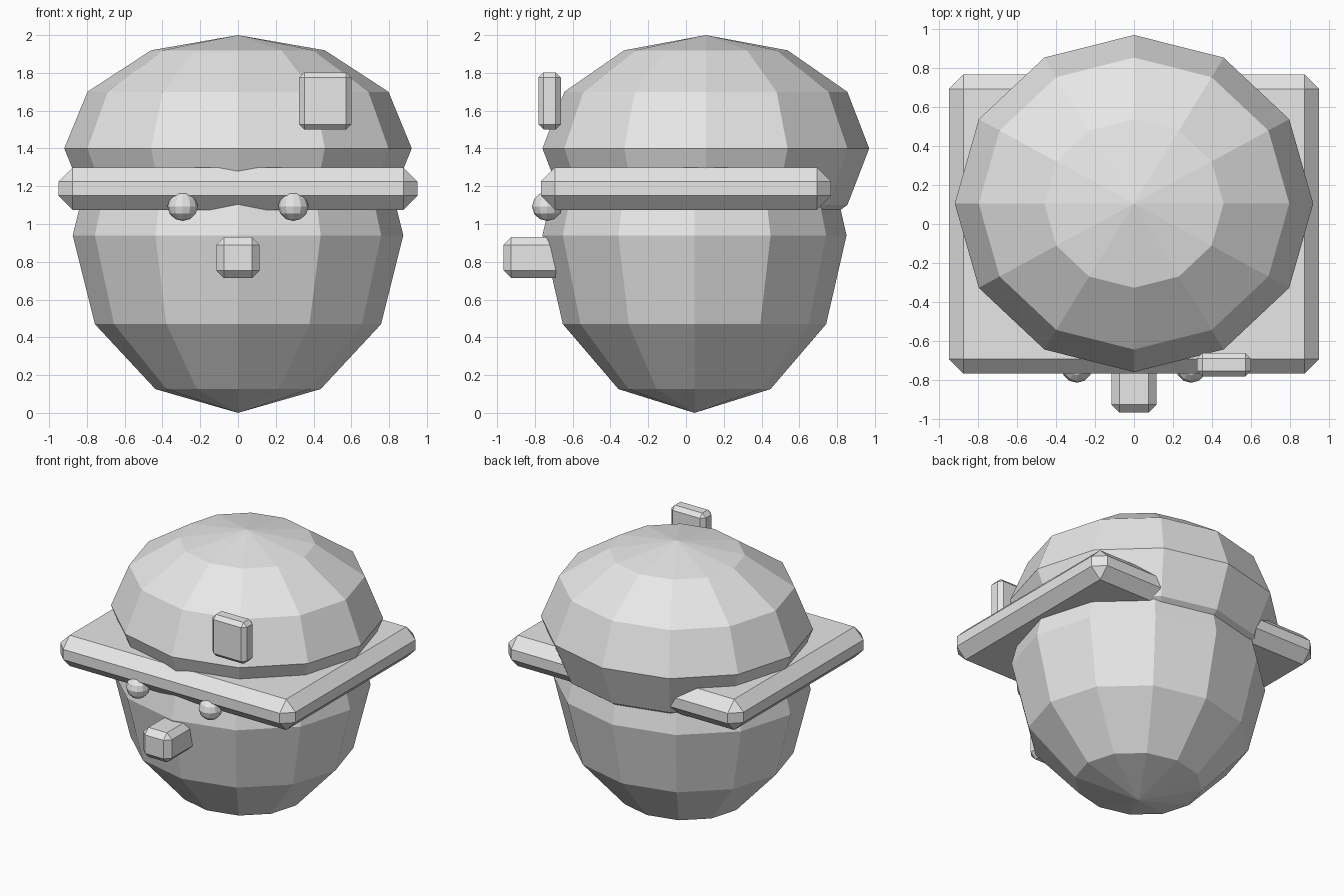
import bpy
import bmesh
from mathutils import Matrix, Vector

default_cube = bpy.data.objects.get("Cube")
if default_cube:
    bpy.data.objects.remove(default_cube, do_unlink=True)

# One plain grey for everything
grey = bpy.data.materials.new("plain_grey")
grey.use_nodes = True
colour = (0.8, 0.8, 0.8, 1.0)
grey.diffuse_color = colour
grey.node_tree.nodes["Principled BSDF"].inputs["Base Color"].default_value = colour


def finish(name, bm):
    mesh = bpy.data.meshes.new(name)
    bm.to_mesh(mesh)
    bm.free()
    mesh.materials.append(grey)
    obj = bpy.data.objects.new(name, mesh)
    bpy.context.collection.objects.link(obj)
    return obj


def ball(name, centre, radii):
    """Faceted ellipsoid with twelve sides."""
    bm = bmesh.new()
    place = Matrix.Translation(centre) @ Matrix.Diagonal((*radii, 1))
    bmesh.ops.create_uvsphere(bm, u_segments=12, v_segments=6, radius=1, matrix=place)
    return finish(name, bm)


def block(name, low, high, chamfer):
    """Box between two corners with chamfered edges."""
    low, high = Vector(low), Vector(high)
    bm = bmesh.new()
    place = Matrix.Translation((low + high) / 2) @ Matrix.Diagonal((*(high - low), 1))
    bmesh.ops.create_cube(bm, size=1, matrix=place)
    bmesh.ops.bevel(bm, geom=bm.edges[:], offset=chamfer, offset_type='OFFSET',
                    segments=1, profile=0.5, affect='EDGES')
    return finish(name, bm)


# Head and hat
ball("head", (0, 0.045, 0.94), (0.875, 0.805, 0.94))
ball("hat_crown", (0, 0.105, 1.4), (0.92, 0.865, 0.6))
block("hat_brim", (-0.95, -0.768, 1.075), (0.95, 0.768, 1.3), 0.075)
block("hat_badge", (0.323, -0.782, 1.5), (0.6, -0.662, 1.803), 0.028)

# Face
block("nose", (-0.115, -0.967, 0.715), (0.115, -0.62, 0.93), 0.04)
for side, x in (("left", 0.293), ("right", -0.293)):
    ball(side + "_eye", (x, -0.735, 1.093), (0.08, 0.08, 0.077))
